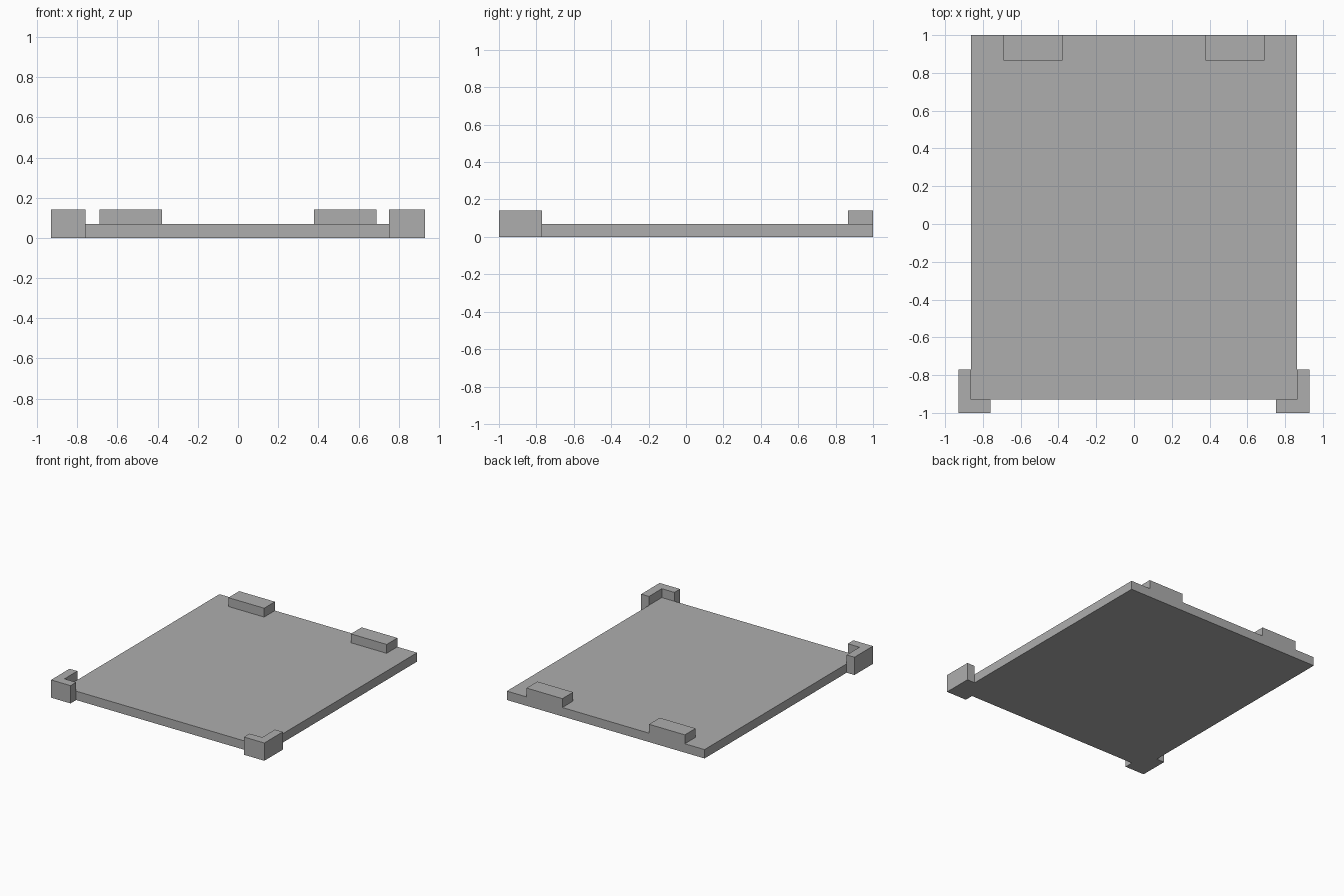
import bpy
import bmesh

cube = bpy.data.objects.get("Cube")
if cube:
    bpy.data.objects.remove(cube, do_unlink=True)

grey = bpy.data.materials.new("plain grey")
grey.use_nodes = True
colour = (0.42, 0.42, 0.42, 1)
grey.diffuse_color = colour
grey.node_tree.nodes["Principled BSDF"].inputs["Base Color"].default_value = colour

THICK, HIGH = 0.07, 0.14      # plate thickness, height of the raised parts
SIDE, OUTER = 0.862, 0.93     # half width of the plate and over the corner guards
FRONT, BACK = -0.93, 1.0


def prism(name, outline, z0, z1):
    """Extrude a flat outline from z0 up to z1."""
    bm = bmesh.new()
    base = bm.faces.new([bm.verts.new((x, y, z0)) for x, y in outline])
    top = bmesh.ops.extrude_face_region(bm, geom=[base])["geom"]
    bmesh.ops.translate(bm, vec=(0, 0, z1 - z0),
                        verts=[v for v in top if isinstance(v, bmesh.types.BMVert)])
    bmesh.ops.recalc_face_normals(bm, faces=bm.faces)
    mesh = bpy.data.meshes.new(name)
    bm.to_mesh(mesh)
    bm.free()
    mesh.materials.append(grey)
    obj = bpy.data.objects.new(name, mesh)
    bpy.context.collection.objects.link(obj)
    return obj


def rectangle(x0, x1, y0, y1):
    return [(x0, y0), (x1, y0), (x1, y1), (x0, y1)]


# Flat base plate
prism("base_plate", rectangle(-SIDE, SIDE, FRONT, BACK), 0, THICK)

for side, s, inner in (("left", 1, 0.752), ("right", -1, 0.76)):
    # Raised stop block along the back edge
    prism(f"{side}_back_stop", rectangle(s * 0.378, s * 0.69, 0.866, BACK), THICK, HIGH)
    # L-shaped guard wrapped round the front corner
    guard = [(inner, -1), (OUTER, -1), (OUTER, -0.77),
             (SIDE, -0.77), (SIDE, FRONT), (inner, FRONT)]
    prism(f"{side}_corner_guard", [(s * x, y) for x, y in guard], 0, HIGH)
